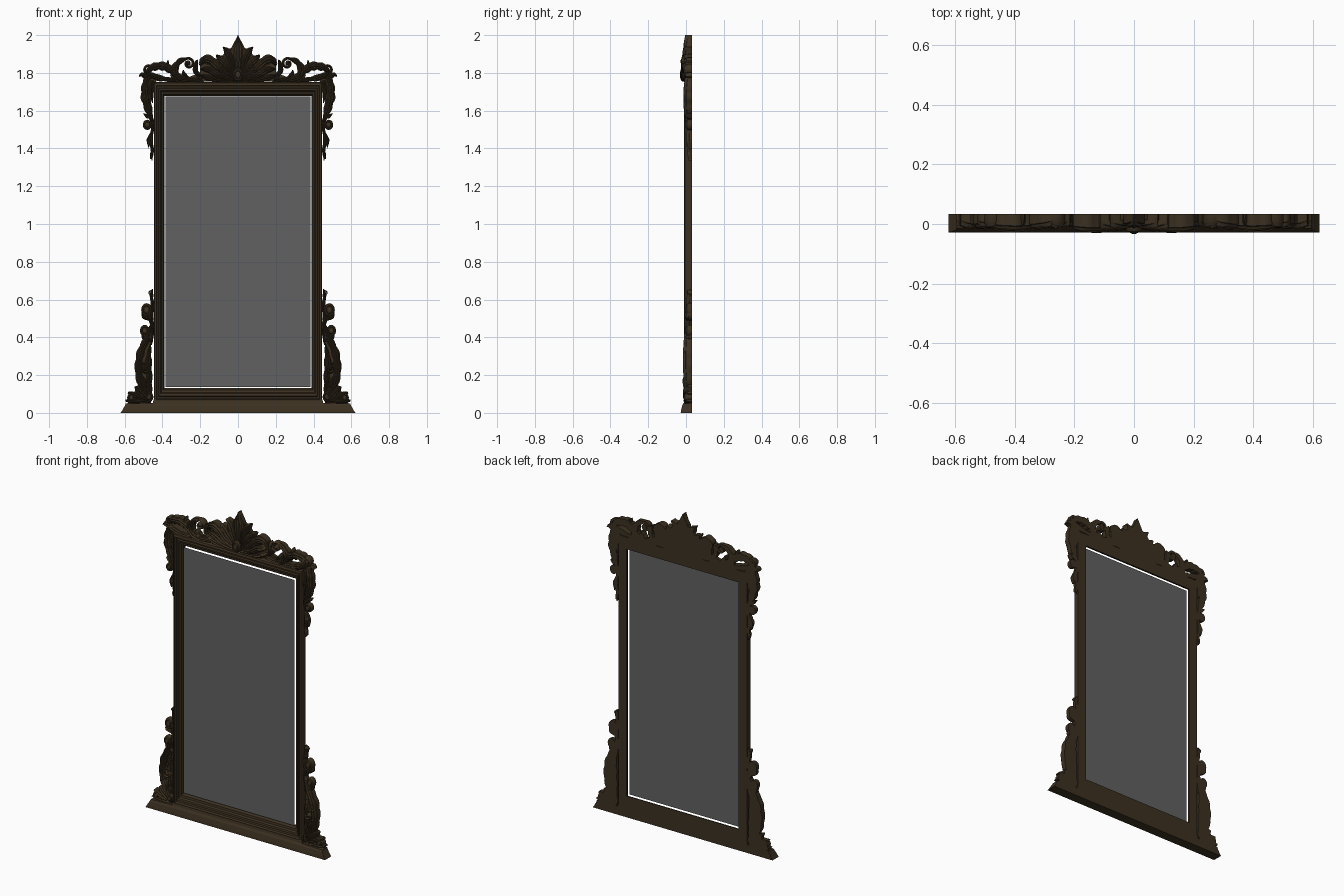
import bpy, bmesh, math
from mathutils import Vector

BACK = 0.033


def material(name, rgba):
    m = bpy.data.materials.new(name)
    m.diffuse_color = rgba
    return m


WOOD = material("dark_wood", (0.045, 0.03, 0.015, 1))
GLASS = material("mirror_grey", (0.12, 0.12, 0.12, 0.75))


def finish(bm, name, mat=WOOD, mirror=False, smooth=True):
    bmesh.ops.recalc_face_normals(bm, faces=bm.faces)
    me = bpy.data.meshes.new(name)
    bm.to_mesh(me)
    bm.free()
    ob = bpy.data.objects.new(name, me)
    bpy.context.collection.objects.link(ob)
    me.materials.append(mat)
    if mirror:
        md = ob.modifiers.new("mirror", 'MIRROR')
        md.use_mirror_merge = False
    if smooth:
        bpy.ops.object.select_all(action='DESELECT')
        ob.select_set(True)
        bpy.context.view_layer.objects.active = ob
        bpy.ops.object.shade_smooth_by_angle(angle=math.radians(35))
    return ob


def loft(bm, rings, cap=True, closed=False):
    vs = [[bm.verts.new(p) for p in r] for r in rings]
    n = len(vs[0])
    pairs = list(zip(vs, vs[1:])) + ([(vs[-1], vs[0])] if closed else [])
    for a, b in pairs:
        for i in range(n):
            j = (i + 1) % n
            bm.faces.new((a[i], a[j], b[j], b[i]))
    if cap and not closed:
        bm.faces.new(vs[0])
        bm.faces.new(vs[-1][::-1])


def spline(pts, t):
    """Catmull-Rom through 2D points, t in 0..1"""
    p = [Vector(q) for q in pts]
    p = [2 * p[0] - p[1]] + p + [2 * p[-1] - p[-2]]
    s = t * (len(pts) - 1)
    i = min(int(s), len(pts) - 2)
    u = s - i
    a, b, c, d = p[i:i + 4]
    return 0.5 * (2 * b + (c - a) * u + (2 * a - 5 * b + 4 * c - d) * u * u + (3 * b - a - 3 * c + d) * u ** 3)


def lerp_list(vals, t):
    s = t * (len(vals) - 1)
    i = min(int(s), len(vals) - 2)
    return vals[i] + (vals[i + 1] - vals[i]) * (s - i)


def leaf(bm, pts, widths, front, lobes=0, n=28, m=9):
    """Carved leaf: ribbed strip along a path, flat at the back"""
    rings = []
    for k in range(n + 1):
        t = k / n
        c = spline(pts, t)
        d = (spline(pts, min(t + .01, 1)) - spline(pts, max(t - .01, 0))).normalized()
        nx, nz = -d.y, d.x
        w = max(lerp_list(widths, t), 0.0015)
        if lobes:
            w *= 0.82 + 0.28 * abs(math.sin(math.pi * lobes * t))
        f = front + 0.012 * (2 * t - 1) ** 2
        ring = []
        for i in range(m):
            u = -1 + 2 * i / (m - 1)
            y = f + 0.016 * u * u + (0.005 if i % 2 else 0)
            ring.append((c.x + nx * u * w, min(y, BACK - .004), c.y + nz * u * w))
        ring.append((c.x + nx * w, BACK, c.y + nz * w))
        ring.append((c.x - nx * w, BACK, c.y - nz * w))
        rings.append(ring)
    loft(bm, rings)


def dome(bm, x, z, rx, rz, front, n=20):
    """Round boss with one carved groove"""
    prof = [(1, BACK), (1, front + .016), (.88, front + .008), (.68, front + .005),
            (.58, front + .009), (.48, front + .003), (.25, front), (.05, front)]
    loft(bm, [[(x + rx * r * math.cos(2 * math.pi * i / n), y, z + rz * r * math.sin(2 * math.pi * i / n))
               for i in range(n)] for r, y in prof])


def scroll(bm, x, z, r, start, turns, front):
    """Spiral volute with a boss in the eye; start in degrees, sign of turns sets direction"""
    pts = []
    for k in range(13):
        s = k / 12
        a = math.radians(start) + 2 * math.pi * turns * s
        q = r * (0.82 - 0.55 * s)
        pts.append((x + q * math.cos(a), z + q * math.sin(a)))
    leaf(bm, pts, [r * .2, r * .2, r * .12], front, n=36, m=5)
    dome(bm, x, z, r * .34, r * .34, front - .002, 12)


def plate(bm, outline, y0=0.014):
    """Flat board behind the carving"""
    loft(bm, [[(x, y, z) for x, z in outline] for y in (y0, BACK)])


# Moulded frame with mitred corners
bm = bmesh.new()
prof = [(0, BACK), (0, .002), (.07, -.006), (.24, -.01), (.3, .002), (.42, .004), (.47, -.006),
        (.62, -.004), (.7, .006), (.86, .008), (.92, .02), (1, .026), (1, BACK)]
rings = []
for t, y in prof:
    x = .445 + (.388 - .445) * t
    z0, z1 = .05 + (.133 - .05) * t, 1.752 + (1.677 - 1.752) * t
    rings.append([(-x, y, z0), (x, y, z0), (x, y, z1), (-x, y, z1)])
loft(bm, rings, closed=True)
finish(bm, "moulded_frame", smooth=False)

# Mirror glass, sitting just in front of the rear lip
bm = bmesh.new()
bm.faces.new([bm.verts.new(p) for p in
              [(-.385, .011, .136), (.385, .011, .136), (.385, .011, 1.674), (-.385, .011, 1.674)]])
finish(bm, "mirror_glass", GLASS, smooth=False)

# Base plinth with sloping ends and a step under the frame
bm = bmesh.new()
loft(bm, [[(-x, y, z), (x, y, z), (x, BACK, z), (-x, BACK, z)]
          for x, y, z in [(.622, -.028, 0), (.612, -.026, .015), (.598, -.02, .04), (.594, -.014, .05),
                          (.45, -.012, .052), (.448, -.008, .07)]])
finish(bm, "base_plinth", smooth=False)

# Centre of the crest: tall leaf and boss
bm = bmesh.new()
leaf(bm, [(0, 1.755), (0, 1.84), (0, 1.93), (0, 2.0)], [.02, .024, .036, 0], -.016)
dome(bm, 0, 1.79, .027, .036, -.033)
finish(bm, "crest_centre_leaf")

# Crest palmette, fanning out to each side
bm = bmesh.new()
plate(bm, [(0, 1.75), (.2, 1.755), (.2, 1.84), (.16, 1.865), (.1, 1.87), (.06, 1.92), (0, 1.95)])
leaf(bm, [(.012, 1.78), (.035, 1.86), (.055, 1.91), (.08, 1.938)], [.012, .02, .022, .002], -.02)
leaf(bm, [(.015, 1.775), (.06, 1.835), (.09, 1.87), (.115, 1.895)], [.012, .02, .024, .004], -.024)
leaf(bm, [(.02, 1.77), (.09, 1.815), (.14, 1.862), (.18, 1.87), (.203, 1.84)], [.012, .02, .027, .022, .004], -.028, 4)
leaf(bm, [(.02, 1.765), (.1, 1.785), (.15, 1.815), (.195, 1.82)], [.01, .018, .022, .004], -.03, 3)
leaf(bm, [(.02, 1.757), (.1, 1.762), (.16, 1.775), (.205, 1.79)], [.006, .013, .018, .003], -.024)
finish(bm, "crest_palmette", mirror=True)

# Crest scrolls running out to the corners
bm = bmesh.new()
plate(bm, [(.18, 1.75), (.34, 1.75), (.36, 1.79), (.33, 1.8), (.27, 1.775), (.2, 1.8)])
leaf(bm, [(.19, 1.768), (.25, 1.762), (.31, 1.775), (.335, 1.82), (.31, 1.86), (.275, 1.875)],
     [.012, .014, .018, .02, .016, .008], -.018, 4)
scroll(bm, .262, 1.85, .035, 60, 1.2, -.014)
leaf(bm, [(.2, 1.78), (.225, 1.81), (.222, 1.85), (.215, 1.87)], [.012, .014, .012, .002], -.012)
leaf(bm, [(.26, 1.765), (.285, 1.79), (.29, 1.815)], [.01, .014, .002], -.014)
leaf(bm, [(.32, 1.775), (.355, 1.815), (.4, 1.836), (.45, 1.83), (.485, 1.805)],
     [.012, .02, .023, .02, .008], -.022, 5)
leaf(bm, [(.32, 1.76), (.39, 1.768), (.44, 1.78), (.475, 1.8)], [.008, .014, .018, .008], -.028, 3)
leaf(bm, [(.355, 1.81), (.372, 1.838), (.37, 1.868)], [.01, .012, .002], -.01)
finish(bm, "crest_scroll", mirror=True)

# Corner scrolls and the drops hanging down each side
bm = bmesh.new()
plate(bm, [(.43, 1.75), (.47, 1.82), (.5, 1.76), (.505, 1.68), (.48, 1.6), (.455, 1.53), (.445, 1.53), (.462, 1.66)])
scroll(bm, .475, 1.815, .034, 180, -1.2, -.012)
leaf(bm, [(.455, 1.775), (.49, 1.785), (.51, 1.79), (.525, 1.78)], [.012, .015, .012, .001], -.01)
leaf(bm, [(.475, 1.79), (.49, 1.735), (.49, 1.67), (.472, 1.6), (.455, 1.54)], [.014, .02, .024, .02, .006], -.014, 5)
leaf(bm, [(.455, 1.76), (.46, 1.70), (.452, 1.64)], [.01, .015, .002], -.01)
leaf(bm, [(.455, 1.575), (.477, 1.57), (.5, 1.585)], [.008, .013, .002], -.008)
dome(bm, .48, 1.525, .024, .027, -.004)
leaf(bm, [(.455, 1.56), (.453, 1.5), (.464, 1.45), (.454, 1.395), (.456, 1.335)], [.01, .008, .014, .009, .002], .002, 3)
leaf(bm, [(.453, 1.48), (.474, 1.445), (.472, 1.40)], [.006, .01, .001], .002)
leaf(bm, [(.448, 1.40), (.458, 1.37), (.462, 1.345)], [.004, .008, .003], .006)
finish(bm, "upper_side_drop", mirror=True)

# Lower side brackets
bm = bmesh.new()
plate(bm, [(.46, .05), (.585, .05), (.55, .11), (.53, .15), (.535, .26), (.515, .34), (.475, .4),
           (.452, .44), (.465, .3), (.465, .12)])
leaf(bm, [(.458, .47), (.485, .39), (.515, .32), (.527, .24), (.515, .16), (.49, .1)],
     [.006, .017, .021, .02, .02, .012], -.016, 6)
scroll(bm, .49, .235, .036, 60, 1.25, -.014)
leaf(bm, [(.47, .09), (.47, .18), (.476, .28), (.462, .37)], [.014, .016, .02, .002], -.008, 4)
leaf(bm, [(.49, .11), (.5, .17), (.525, .2)], [.012, .018, .002], -.018)
finish(bm, "lower_side_bracket", mirror=True)

# Foot leaves spreading over the plinth
bm = bmesh.new()
for tip, mid, w in [((.595, .065), (.535, .064), .016), ((.582, .108), (.535, .088), .02),
                    ((.545, .14), (.515, .108), .02), ((.5, .15), (.485, .11), .017)]:
    leaf(bm, [(.465, .06), mid, tip], [.01, w, .007], -.016, 2)
dome(bm, .565, .08, .022, .024, -.012)
dome(bm, .472, .085, .024, .028, -.012)
finish(bm, "foot_leaves", mirror=True)

# Slim stems with round lobes above the brackets
bm = bmesh.new()
leaf(bm, [(.462, .36), (.452, .44), (.46, .5), (.452, .56), (.458, .62), (.453, .655)],
     [.008, .008, .013, .009, .01, .003], 0, 4)
scroll(bm, .459, .637, .016, -60, 1, .004)
for x, z, r in [(.484, .545, .031), (.494, .435, .027)]:
    dome(bm, x, z, r * .92, r * 1.15, -.004)
    leaf(bm, [(.452, z - .06), (.475, z - .045), (.498, z - .035), (.508, z - .01)], [.006, .012, .012, .002], -.004)
finish(bm, "lower_side_stem", mirror=True)
